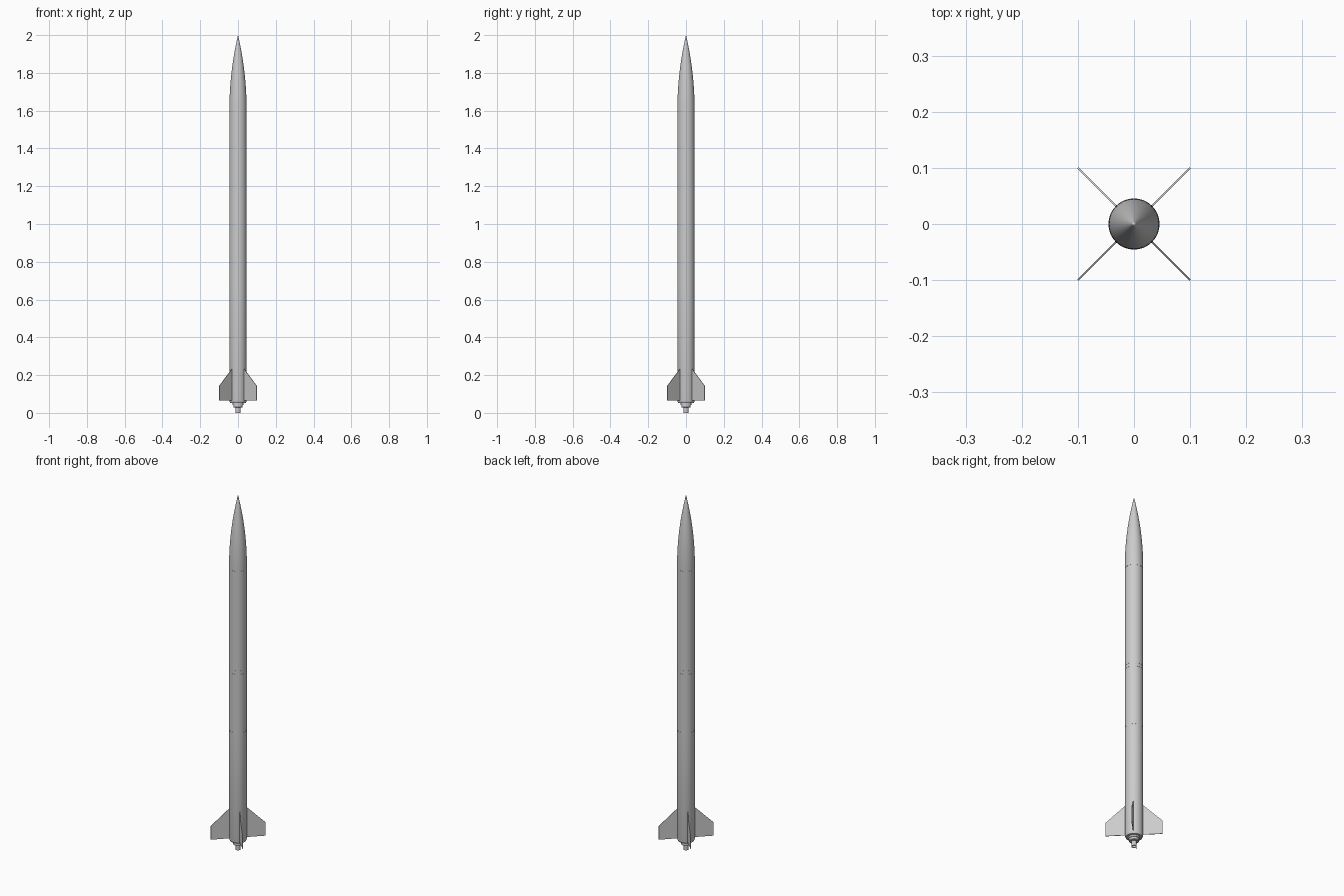
import bpy
import math

if "Cube" in bpy.data.objects:
    bpy.data.objects.remove(bpy.data.objects["Cube"])

R = 0.0455          # airframe radius
SEGMENTS = 64


def add_object(name, verts, faces, smooth=True):
    mesh = bpy.data.meshes.new(name)
    mesh.from_pydata(verts, [], faces)
    mesh.update()
    obj = bpy.data.objects.new(name, mesh)
    bpy.context.collection.objects.link(obj)
    if smooth:
        bpy.ops.object.select_all(action='DESELECT')
        obj.select_set(True)
        bpy.context.view_layer.objects.active = obj
        bpy.ops.object.shade_smooth_by_angle(angle=math.radians(30))
    return obj


def lathe(name, profile):
    """Revolve a bottom-to-top (radius, z) profile that starts and ends on the axis."""
    verts, rings, faces = [], [], []
    for r, z in profile:
        n = 1 if r == 0 else SEGMENTS
        rings.append(range(len(verts), len(verts) + n))
        for i in range(n):
            a = math.tau * i / SEGMENTS
            verts.append((r * math.cos(a), r * math.sin(a), z))
    for lo, hi in zip(rings, rings[1:]):
        for i in range(SEGMENTS):
            j = (i + 1) % SEGMENTS
            if len(lo) == 1:
                faces.append((lo[0], hi[j], hi[i]))
            elif len(hi) == 1:
                faces.append((lo[i], lo[j], hi[0]))
            else:
                faces.append((lo[i], lo[j], hi[j], hi[i]))
    return add_object(name, verts, faces)


def tube(name, z0, z1, r=R):
    return lathe(name, [(0, z0), (r, z0), (r, z1), (0, z1)])


# Nose cone: tangent ogive on a short collar
base, length = 1.605, 0.395
rho = (R * R + length * length) / (2 * R)
ogive = [(math.sqrt(rho * rho - (length * k / 24) ** 2) + R - rho, base + length * k / 24)
         for k in range(24)]
lathe("nose_cone", [(0, 1.59), (R, 1.59)] + ogive + [(0, 2.0)])

# Airframe tubes and the bands at their joints
tube("payload_tube", 1.029, 1.588)
tube("coupler_band", 1.009, 1.027)
tube("middle_tube", 0.678, 1.007)
lathe("booster_tube", [(0, 0.052), (0.041, 0.052), (0.0435, 0.056), (R, 0.064),
                       (R, 0.676), (0, 0.676)])
tube("nose_joint", 1.58, 1.60, R - 0.0008)
tube("upper_joint", 1.00, 1.04, R - 0.0008)
tube("lower_joint", 0.67, 0.69, R - 0.0008)

# Motor retainer and hollow nozzle
lathe("motor_retainer", [(0, 0.028), (0.022, 0.028), (0.025, 0.031), (0.025, 0.043),
                         (0.029, 0.043), (0.029, 0.053), (0, 0.053)])
lathe("nozzle", [(0, 0.022), (0.006, 0.022), (0.011, 0.0), (0.0135, 0.0),
                 (0.0135, 0.030), (0, 0.030)])

# Four clipped fins on the diagonals: (distance from axis, z)
outline = [(0.043, 0.066), (0.1414, 0.066), (0.1414, 0.142), (0.043, 0.236)]
half = 0.0013
for n in range(4):
    a = math.radians(45 + 90 * n)
    c, s = math.cos(a), math.sin(a)
    verts = [(d * c - t * s, d * s + t * c, z) for t in (-half, half) for d, z in outline]
    sides = [(i, (i + 1) % 4, (i + 1) % 4 + 4, i + 4) for i in range(4)]
    add_object(f"fin_{n + 1}", verts, [(0, 1, 2, 3), (7, 6, 5, 4)]
               + [f[::-1] for f in sides], smooth=False)
    # Make all fin normals face outward
    bpy.context.view_layer.update()
    import bmesh
    mesh = bpy.data.objects[f"fin_{n + 1}"].data
    bm = bmesh.new()
    bm.from_mesh(mesh)
    bmesh.ops.recalc_face_normals(bm, faces=bm.faces)
    bm.to_mesh(mesh)
    bm.free()
